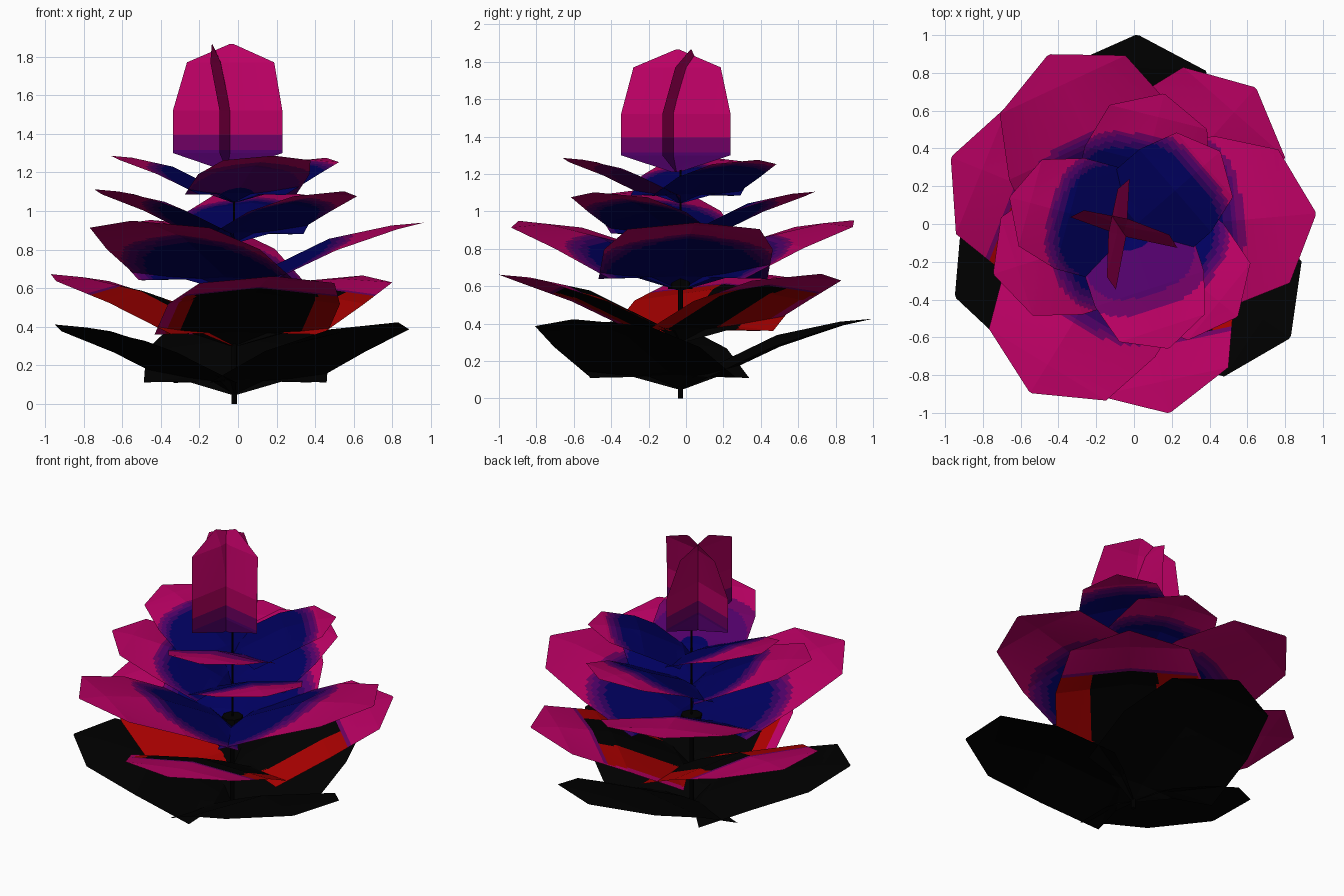
import bpy, bmesh, math
from mathutils import Matrix, Vector

cube = bpy.data.objects.get("Cube")
if cube:
    bpy.data.objects.remove(cube, do_unlink=True)

COLOURS = {
    "pink": (0.49, 0, 0.125),
    "plum": (0.16, 0, 0.125),
    "purple": (0.08, 0, 0.14),
    "indigo": (0.03, 0, 0.12),
    "blue": (0, 0, 0.112),
    "red": (0.4, 0, 0),
    "black": (0, 0, 0),
}
NAMES = list(COLOURS)
MATS = []
for key, rgb in COLOURS.items():
    m = bpy.data.materials.new(key)
    m.use_nodes = True
    m.diffuse_color = (*rgb, 1)
    bsdf = m.node_tree.nodes["Principled BSDF"]
    bsdf.inputs["Base Color"].default_value = (*rgb, 1)
    bsdf.inputs["Roughness"].default_value = 0.9
    MATS.append(m)


def make_object(name, bm):
    mesh = bpy.data.meshes.new(name)
    bm.to_mesh(mesh)
    bm.free()
    for m in MATS:
        mesh.materials.append(m)
    ob = bpy.data.objects.new(name, mesh)
    bpy.context.collection.objects.link(ob)


def sheet(name, rows, matrix, colour, across=48, along=14):
    """Folded leaf sheet; rows hold length, half width, height, edge droop."""
    samples = []
    for a, b in zip(rows, rows[1:]):
        for k in range(along):
            samples.append([p + (q - p) * k / along for p, q in zip(a, b)])
    samples.append(rows[-1])
    bm = bmesh.new()
    grid = []
    for r, w, h, d in samples:
        line = []
        for i in range(across + 1):
            t = 2 * i / across - 1
            line.append(bm.verts.new((r, w * t, h - d * abs(t))))
        grid.append(line)
    for low, high in zip(grid, grid[1:]):
        for i in range(across):
            f = bm.faces.new((low[i], high[i], high[i + 1], low[i + 1]))
            c = f.calc_center_median()
            f.material_index = NAMES.index(colour(c.x, c.y))
    bm.transform(matrix)
    make_object(name, bm)


# Colour rules: r runs along the petal, w across it
def reach(r, w):
    """Rounded distance from the petal base."""
    return (r ** 3 + abs(w * 1.15) ** 3) ** (1 / 3)


def bands(*steps):
    def pick(r, w):
        dist = reach(r, w)
        for limit, key in steps:
            if dist < limit:
                return key
        return "pink"
    return pick


def blue_heart(cut):
    return bands((cut, "blue"), (cut + 0.04, "indigo"),
                 (cut + 0.08, "purple"), (cut + 0.11, "plum"))


def red_heart(core_low, core_high, rim_low=-0.5, rim_high=0.5):
    """Red petal base with a black core strip and a pink rim."""
    def pick(r, w):
        if r > 0.64 or w < rim_low or w > rim_high:
            return "pink"
        if r > 0.61:
            return "plum"
        return "black" if core_low < w < core_high else "red"
    return pick


def upright_colour(r, w):
    if r < 0.11:
        return "purple"
    return "plum" if r < 0.19 else "pink"


all_black = bands((9, "black"))
violet_heart = bands((0.16, "blue"), (0.54, "purple"), (0.67, "plum"))

PETAL = [(0, 0.02, 0, 0), (0.08, 0.24, 0.075, 0.01), (0.16, 0.46, 0.115, 0.055),
         (0.5, 0.46, 0.28, 0.06), (0.83, 0.36, 0.35, 0.02), (1, 0.01, 0.365, 0)]

# Tiers of petals: name, base height, then angle, length and colouring
TIERS = [
    ("leaf", 0.05, [(88, 1.03, all_black), (201, 0.99, all_black), (326, 1.02, all_black)]),
    ("lower_petal", 0.30, [(158, 1.02, red_heart(-0.27, 0.02)),
                           (282, 0.99, red_heart(-0.33, 0.32, rim_low=-0.4)),
                           (48.5, 1.0, red_heart(-0.24, 0.16, rim_high=0.41))]),
    ("broad_petal", 0.58, [(5, 0.985, blue_heart(0.5)), (115, 1.02, blue_heart(0.44)),
                           (238.5, 1.01, blue_heart(0.46))]),
    ("middle_petal", 0.835, [(76, 0.74, blue_heart(0.57)), (198, 0.76, blue_heart(0.49)),
                             (321, 0.73, blue_heart(0.57))]),
    ("upper_petal", 1.045, [(165, 0.66, blue_heart(0.55)), (41, 0.63, blue_heart(0.7)),
                            (288, 0.66, violet_heart)]),
]
CENTRE = Vector((-0.02, -0.03, 0))
for name, base, petals in TIERS:
    for n, (angle, length, colour) in enumerate(petals, 1):
        place = (Matrix.Translation(CENTRE + Vector((0, 0, base)))
                 @ Matrix.Rotation(math.radians(angle), 4, "Z")
                 @ Matrix.Scale(length, 4))
        sheet(f"{name}_{n}", PETAL, place, colour)

# Two crossed upright petals at the top
UPRIGHT = [(0, 0.02, 0, 0), (0.09, 0.295, 0.015, 0.02), (0.31, 0.295, 0.015, 0.02),
           (0.56, 0.235, -0.035, 0.025), (0.655, 0.01, -0.08, 0)]
# Stand the sheet up so its length runs along z
stand = Matrix(((0, 0, 1, 0), (0, 1, 0, 0), (1, 0, 0, 0), (0, 0, 0, 1)))
for n, (turn, y) in enumerate(((-7, -0.055), (254, -0.05)), 1):
    place = (Matrix.Translation((-0.055, y, 1.21))
             @ Matrix.Rotation(math.radians(turn), 4, "Z") @ stand)
    sheet(f"upright_petal_{n}", UPRIGHT, place, upright_colour)


# Stem, the small bud collar on it and the thin stalk above
def rod(name, radius, low, high):
    bm = bmesh.new()
    bmesh.ops.create_cone(bm, cap_ends=True, segments=8, radius1=radius,
                          radius2=radius, depth=high - low)
    bm.transform(Matrix.Translation(CENTRE + Vector((0, 0, (low + high) / 2))))
    for f in bm.faces:
        f.material_index = NAMES.index("black")
    make_object(name, bm)


rod("stem", 0.014, 0, 0.6)
rod("collar", 0.065, 0.585, 0.645)
rod("upper_stalk", 0.005, 0.6, 1.22)
